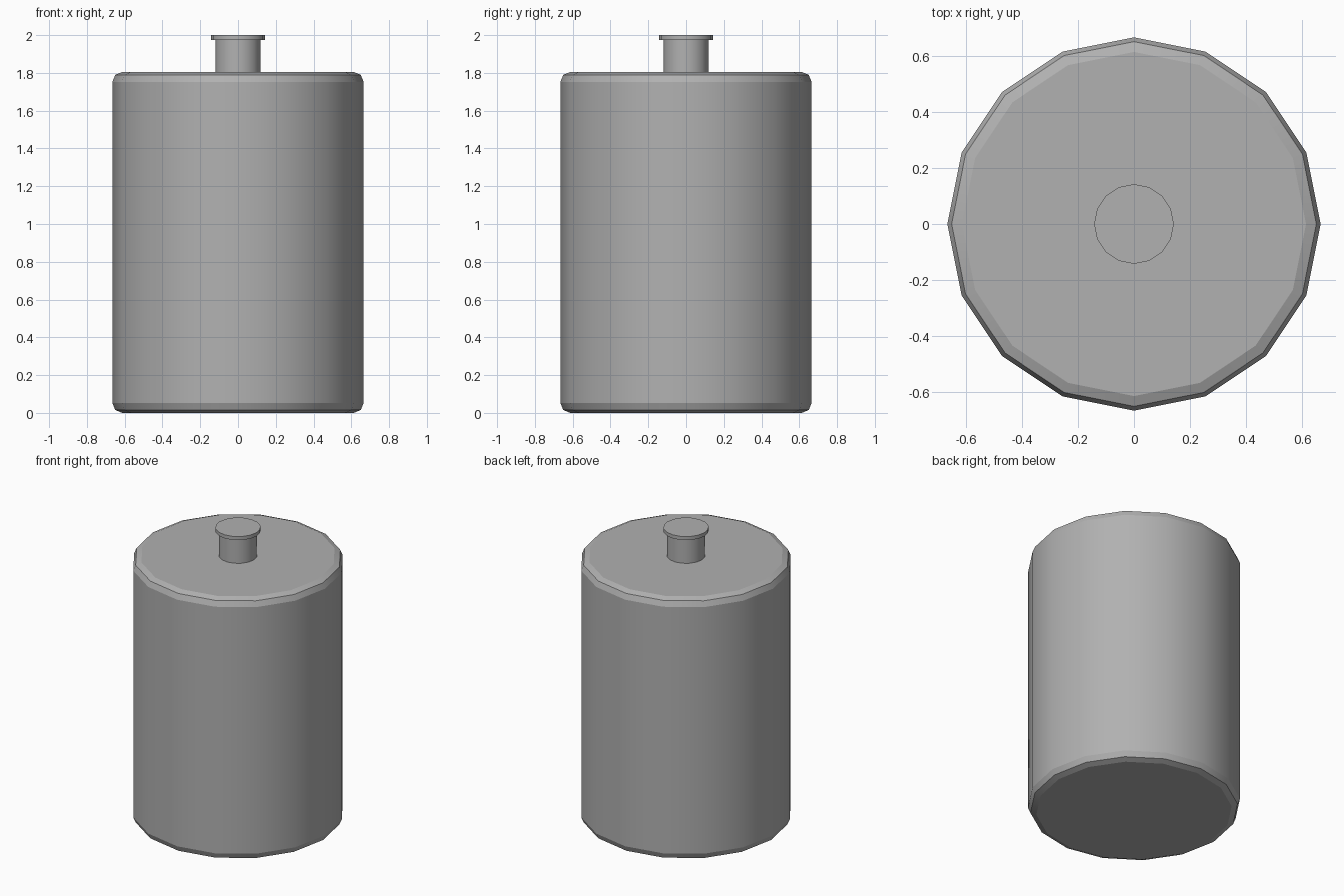
import bpy, bmesh, math

if "Cube" in bpy.data.objects:
    bpy.data.objects.remove(bpy.data.objects["Cube"])

SIDES = 16

# Mid-grey metal
grey = bpy.data.materials.new("grey_metal")
grey.diffuse_color = (0.44, 0.44, 0.44, 1)
grey.use_nodes = True
grey.node_tree.nodes["Principled BSDF"].inputs["Base Color"].default_value = grey.diffuse_color


def lathe(name, profile):
    """Revolve a bottom-to-top (radius, z) profile: smooth around, crisp between bands."""
    bm = bmesh.new()
    rings = []
    for r, z in profile:
        angles = [2 * math.pi * i / SIDES for i in range(SIDES)]
        rings.append([bm.verts.new((r * math.cos(a), r * math.sin(a), z)) for a in angles])
    for low, high in zip(rings, rings[1:]):
        for i in range(SIDES):
            j = (i + 1) % SIDES
            bm.faces.new((low[i], low[j], high[j], high[i]))
    bm.faces.new(rings[0][::-1])
    bm.faces.new(rings[-1])
    for face in bm.faces:
        face.smooth = True
    for ring in rings:
        for i in range(SIDES):
            bm.edges.get((ring[i], ring[(i + 1) % SIDES])).smooth = False
    mesh = bpy.data.meshes.new(name)
    bm.to_mesh(mesh)
    bm.free()
    mesh.materials.append(grey)
    obj = bpy.data.objects.new(name, mesh)
    bpy.context.collection.objects.link(obj)
    return obj


# Canister body with two-step rounded rims
R, H, B = 0.665, 1.805, 0.052
M = B * (1 - math.sqrt(0.5))
lathe("canister_body", [(R - B, 0), (R - M, M), (R, B),
                        (R, H - B), (R - M, H - M), (R - B, H)])

# Narrow neck with a flared flange on top
lathe("valve_neck", [(0.12, H), (0.12, 1.975), (0.142, 1.975), (0.142, 2.0)])
